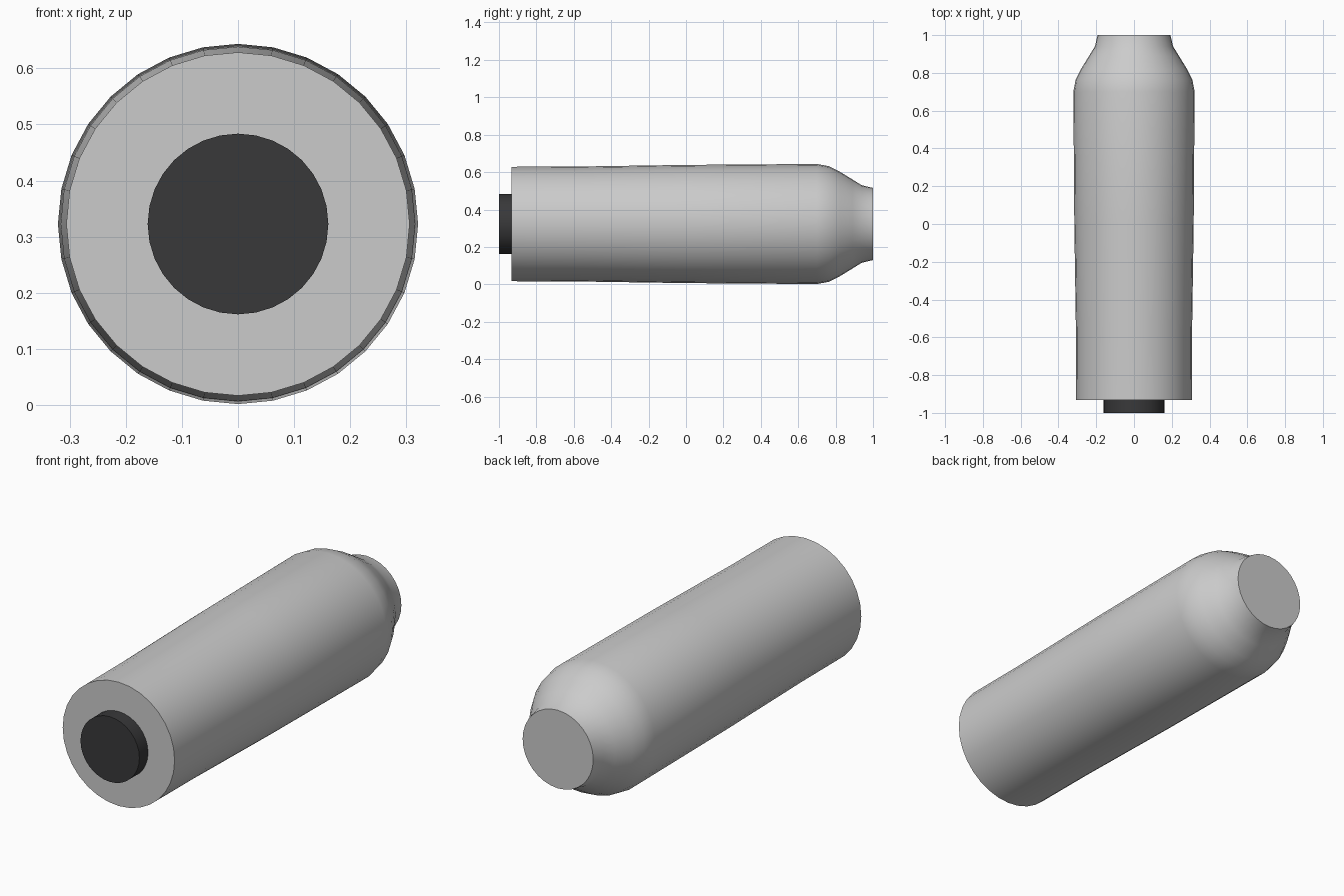
import bpy, bmesh, math

if "Cube" in bpy.data.objects:
    bpy.data.objects.remove(bpy.data.objects["Cube"])

AXIS_Z = 0.3225
SIDES = 32


def lathe(name, profile):
    """Revolve (y, radius) points around the long axis and cap both ends."""
    bm = bmesh.new()
    rings = []
    for y, r in profile:
        rings.append([bm.verts.new((r * math.sin(2 * math.pi * i / SIDES), y,
                                    AXIS_Z + r * math.cos(2 * math.pi * i / SIDES)))
                      for i in range(SIDES)])
    for a, b in zip(rings, rings[1:]):
        for i in range(SIDES):
            j = (i + 1) % SIDES
            bm.faces.new((a[i], a[j], b[j], b[i]))
    bm.faces.new(rings[0])
    bm.faces.new(rings[-1])
    bmesh.ops.recalc_face_normals(bm, faces=bm.faces[:])
    mesh = bpy.data.meshes.new(name)
    bm.to_mesh(mesh)
    bm.free()
    obj = bpy.data.objects.new(name, mesh)
    bpy.context.collection.objects.link(obj)
    bpy.ops.object.select_all(action='DESELECT')
    obj.select_set(True)
    bpy.context.view_layer.objects.active = obj
    bpy.ops.object.shade_smooth_by_angle(angle=math.radians(40))
    return obj


# Slightly flared body with rounded shoulder and narrow neck
lathe("body", [(-0.932, 0.306), (-0.60, 0.307), (0.0, 0.316), (0.70, 0.321),
               (0.765, 0.309), (0.82, 0.281), (0.89, 0.238),
               (0.94, 0.207), (1.0, 0.193)])

# Dark round end button
button = lathe("end_button", [(-1.0, 0.161), (-0.93, 0.161)])
dark = bpy.data.materials.new("dark_plastic")
dark.diffuse_color = (0.04, 0.04, 0.042, 1)
dark.use_nodes = True
dark.node_tree.nodes["Principled BSDF"].inputs["Base Color"].default_value = dark.diffuse_color
button.data.materials.append(dark)
